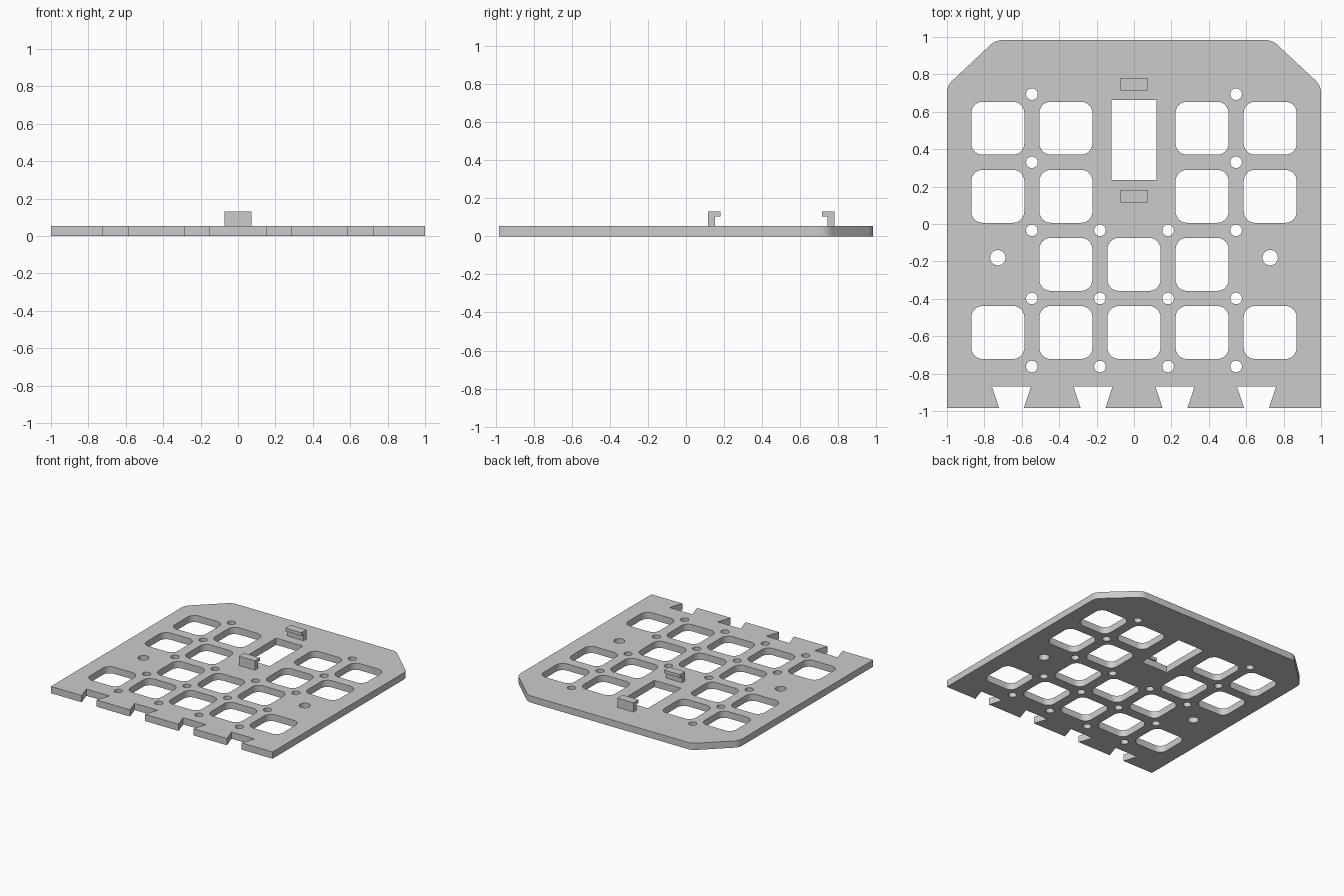
import bpy, bmesh
from math import cos, sin, tan, pi
from mathutils import Vector

if "Cube" in bpy.data.objects:
    bpy.data.objects.remove(bpy.data.objects["Cube"], do_unlink=True)

GREY = (0.6, 0.6, 0.6, 1)
grey = bpy.data.materials.new("plain_grey")
grey.use_nodes = True
grey.diffuse_color = GREY
grey.node_tree.nodes["Principled BSDF"].inputs["Base Color"].default_value = GREY

THICK = 0.055
PITCH = 0.364
TOP_ROW = 0.512


def rounded(points, radii, steps=8):
    """Replace each corner that has a radius with a tangent arc."""
    out = []
    for i, (p, r) in enumerate(zip(points, radii)):
        p = Vector(p)
        if r == 0:
            out.append(p)
            continue
        a = (Vector(points[i - 1]) - p).normalized()
        b = (Vector(points[(i + 1) % len(points)]) - p).normalized()
        half = a.angle(b) / 2
        centre = p + (a + b).normalized() * (r / sin(half))
        start = p + a * (r / tan(half)) - centre
        end = p + b * (r / tan(half)) - centre
        sweep = start.angle(end)
        for k in range(steps + 1):
            t = k / steps
            out.append(centre + (start * sin((1 - t) * sweep) + end * sin(t * sweep)) / sin(sweep))
    return out


def rectangle(x, y, w, h, r=0):
    w, h = w / 2, h / 2
    corners = [(x - w, y - h), (x + w, y - h), (x + w, y + h), (x - w, y + h)]
    return rounded(corners, [r] * 4)


def circle(x, y, r, n=32):
    return [(x + r * cos(2 * pi * k / n), y + r * sin(2 * pi * k / n)) for k in range(n)]


def finish(obj, name):
    obj.name = obj.data.name = name
    obj.data.materials.clear()
    obj.data.materials.append(grey)
    bpy.ops.object.select_all(action='DESELECT')
    obj.select_set(True)
    bpy.context.view_layer.objects.active = obj
    bpy.ops.object.shade_smooth_by_angle()


def row(index):
    return TOP_ROW - index * PITCH


# Plate outline: dovetail notches along the front, chamfered back corners
outline, radii = [(-1, -0.983)], [0]
for x in (-0.655, -0.219, 0.219, 0.655):
    outline += [(x - 0.067, -0.983), (x - 0.104, -0.87), (x + 0.104, -0.87), (x + 0.067, -0.983)]
    radii += [0] * 4
outline += [(1, -0.983), (1, 0.74), (0.74, 0.983), (-0.74, 0.983), (-1, 0.74)]
radii += [0] + [0.09] * 4
loops = [rounded(outline, radii)]

# Square key openings, by row
for i, columns in enumerate([(-2, -1, 1, 2), (-2, -1, 1, 2), (-1, 0, 1), (-2, -1, 0, 1, 2)]):
    loops += [rectangle(c * PITCH, row(i), 0.283, 0.283, 0.06) for c in columns]

# Central window, small round holes between the keys, larger side holes
loops.append(rectangle(0, 0.45, 0.242, 0.428))
for side in (-1, 1):
    loops += [circle(side * 1.5 * PITCH, row(i - 0.5), 0.031) for i in range(5)]
    loops += [circle(side * 0.5 * PITCH, row(i - 0.5), 0.031) for i in range(2, 5)]
    loops.append(circle(side * 2 * PITCH, -0.18, 0.041))

# Fill and thicken the plate as one flat curve
curve = bpy.data.curves.new("plate_profile", 'CURVE')
curve.dimensions = '2D'
curve.fill_mode = 'BOTH'
curve.extrude = THICK / 2
for loop in loops:
    spline = curve.splines.new('POLY')
    spline.points.add(len(loop) - 1)
    for point, co in zip(spline.points, loop):
        point.co = (co[0], co[1], 0, 1)
    spline.use_cyclic_u = True
profile = bpy.data.objects.new("plate_profile", curve)
bpy.context.collection.objects.link(profile)
bpy.context.view_layer.update()
mesh = bpy.data.meshes.new_from_object(profile.evaluated_get(bpy.context.evaluated_depsgraph_get()))
bpy.data.objects.remove(profile, do_unlink=True)

bm = bmesh.new()
bm.from_mesh(mesh)
bmesh.ops.remove_doubles(bm, verts=bm.verts, dist=0.0001)
bmesh.ops.translate(bm, verts=bm.verts, vec=(0, 0, THICK / 2))
bmesh.ops.recalc_face_normals(bm, faces=bm.faces)
bm.to_mesh(mesh)
bm.free()
plate = bpy.data.objects.new("plate", mesh)
bpy.context.collection.objects.link(plate)
finish(plate, "plate")


# Hooked clips that face each other across the window
def clip(name, y, direction):
    section = [(0, THICK), (0.038, THICK), (0.038, 0.105), (0.066, 0.105), (0.066, 0.131), (0, 0.131)]
    bm = bmesh.new()
    face = bm.faces.new([bm.verts.new((-0.072, y + direction * d, z)) for d, z in section])
    ext = bmesh.ops.extrude_face_region(bm, geom=[face])
    moved = [v for v in ext["geom"] if isinstance(v, bmesh.types.BMVert)]
    bmesh.ops.translate(bm, verts=moved, vec=(0.144, 0, 0))
    bmesh.ops.recalc_face_normals(bm, faces=bm.faces)
    data = bpy.data.meshes.new(name)
    bm.to_mesh(data)
    bm.free()
    obj = bpy.data.objects.new(name, data)
    bpy.context.collection.objects.link(obj)
    finish(obj, name)


clip("front_clip", 0.115, 1)
clip("back_clip", 0.78, -1)
